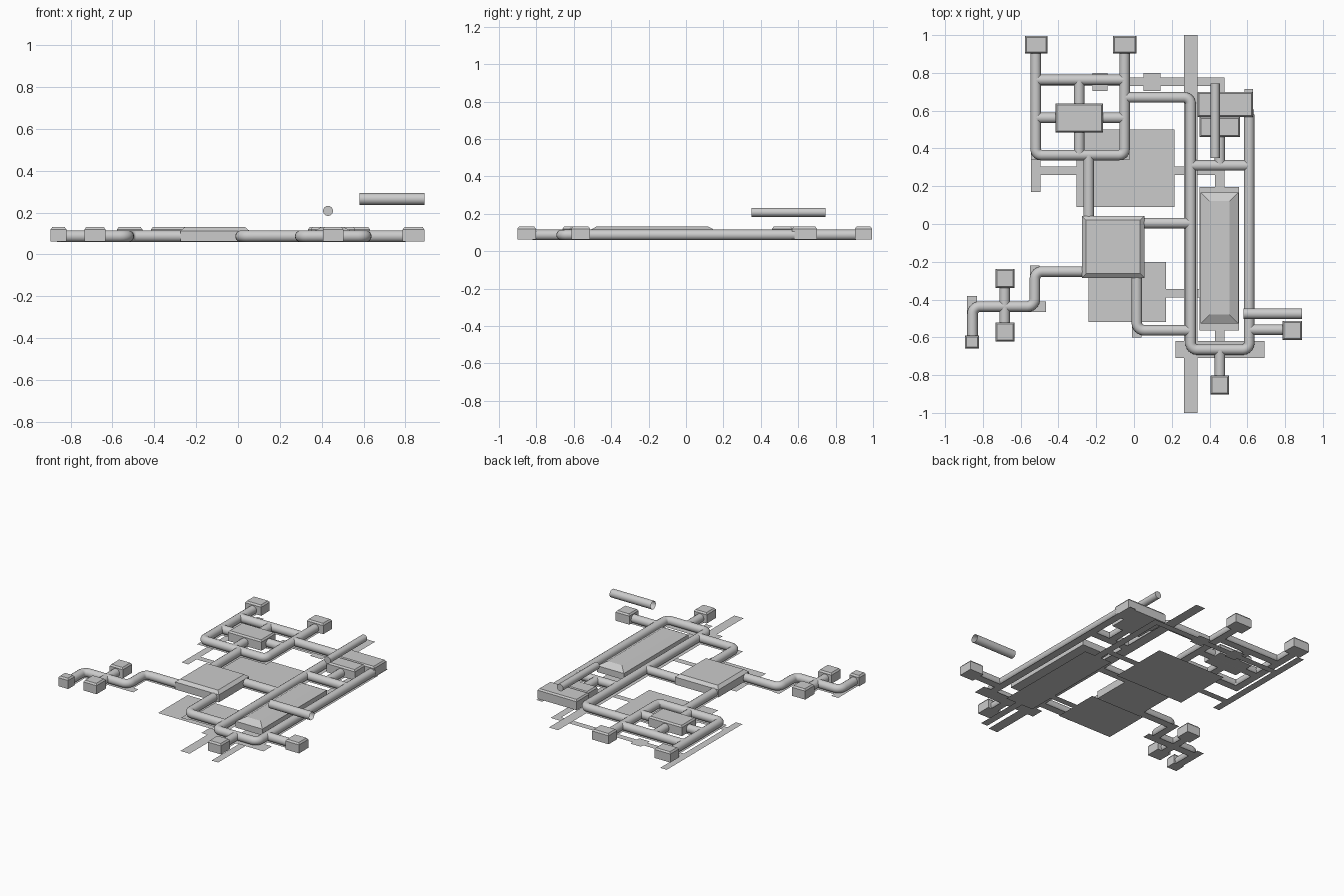
import bpy, bmesh, math
from mathutils import Vector

if "Cube" in bpy.data.objects:
    bpy.data.objects.remove(bpy.data.objects["Cube"])

PIPE_Z, PIPE_R = 0.087, 0.028
UPPER = 0.0595          # height of the upper corridor floors


def make(name, bm):
    me = bpy.data.meshes.new(name)
    bm.to_mesh(me)
    bm.free()
    ob = bpy.data.objects.new(name, me)
    bpy.context.collection.objects.link(ob)
    return ob


def floor(name, x0, x1, y0, y1, z=0.0):
    bm = bmesh.new()
    bm.faces.new([bm.verts.new(p) for p in ((x0, y0, z), (x1, y0, z), (x1, y1, z), (x0, y1, z))])
    return make(name, bm)


def pipe(name, pts, z=PIPE_Z, r=PIPE_R, bend=0.03, cap=False):
    """Round tube along a path, with arcs at the corners."""
    pts = [Vector((x, y, z)) for x, y in pts]
    path = [pts[0]]
    for a, b, c in zip(pts, pts[1:], pts[2:]):
        u, v = (a - b).normalized(), (c - b).normalized()
        o = b + (u + v) * bend
        for i in range(7):
            t = i / 6 * math.pi / 2
            path.append(o - v * bend * math.cos(t) - u * bend * math.sin(t))
    path.append(pts[-1])
    bm = bmesh.new()
    rings, n = [], 16
    for i, p in enumerate(path):
        d = (path[min(i + 1, len(path) - 1)] - path[max(i - 1, 0)]).normalized()
        side = d.cross(Vector((0, 0, 1)))
        rings.append([bm.verts.new(p + side * r * math.cos(k * math.tau / n)
                                   + Vector((0, 0, r * math.sin(k * math.tau / n)))) for k in range(n)])
    for a, b in zip(rings, rings[1:]):
        for k in range(n):
            bm.faces.new((a[k], a[(k + 1) % n], b[(k + 1) % n], b[k])).smooth = True
    if cap:
        bm.faces.new(rings[0])
        bm.faces.new(rings[-1])
    bmesh.ops.recalc_face_normals(bm, faces=bm.faces)
    return make(name, bm)


def corridor(name, pts, bend=0.03):
    """Tube with a flat floor strip under each straight run."""
    pipe(name, pts, bend=bend)
    w = 0.026
    for (ax, ay), (bx, by) in zip(pts, pts[1:]):
        floor(name + "_floor", min(ax, bx) - w, max(ax, bx) + w, min(ay, by) - w, max(ay, by) + w, UPPER)


def room(name, x0, x1, y0, y1, inset=0.008, z0=0.062, z1=0.12, z2=0.131):
    """Block with upright walls and a sloped roof edge."""
    bm = bmesh.new()
    rings = []
    for d, z in ((0, z0), (0, z1), (inset, z2)):
        rings.append([bm.verts.new(p) for p in ((x0 + d, y0 + d, z), (x1 - d, y0 + d, z),
                                                (x1 - d, y1 - d, z), (x0 + d, y1 - d, z))])
    for a, b in zip(rings, rings[1:]):
        for k in range(4):
            bm.faces.new((a[k], a[(k + 1) % 4], b[(k + 1) % 4], b[k]))
    bm.faces.new(rings[0][::-1])
    bm.faces.new(rings[-1])
    return make(name, bm)


# lower level: flat floor plates and passages
for name, *r in (
    ("north_hall_floor", -.305, .215, .09, .50),
    ("west_strip", -.545, -.495, .17, .985),
    ("north_strip", -.495, .48, .73, .775),
    ("north_pad_left", -.22, -.14, .705, .80),
    ("north_pad_right", .05, .14, .705, .80),
    ("cross_strip_left", -.495, -.305, .26, .305),
    ("cross_strip_right", .215, .43, .26, .305),
    ("east_strip", .43, .48, .195, .73),
    ("east_hall_floor", .348, .557, -.565, .195),
    ("south_hall_floor", -.24, .17, -.52, -.20),
    ("south_link_strip", .17, .348, -.39, -.345),
    ("south_pad", .045, .105, -.435, -.38),
    ("south_stem_strip", .43, .48, -.90, -.565),
):
    floor(name, *r)

# upper level: flat strips that run past the corridors
for name, *r in (
    ("main_floor_strip", .265, .335, -1, 1),
    ("south_bar_floor", .22, .69, -.71, -.62),
    ("far_west_strip", -.883, -.83, -.60, -.38),
    ("west_link_strip", -.83, -.465, -.465, -.41),
    ("west_riser_strip", -.55, -.50, -.41, -.22),
    ("centre_riser_strip", -.01, .04, -.60, -.28),
    ("far_east_strip", .585, .63, -.665, .715),
):
    floor(name, *r, UPPER)

# upper level: rooms
for name, *r in (
    ("north_west_end_room", -.578, -.457, .903, .995),
    ("north_end_room", -.112, .012, .903, .995),
    ("ring_room", -.415, -.163, .485, .637),
    ("west_room_upper", -.733, -.633, -.338, -.238),
    ("west_room_lower", -.733, -.633, -.622, -.522),
    ("far_west_room", -.895, -.82, -.66, -.59),
    ("south_end_room", .405, .503, -.902, -.803),
    ("east_end_room", .787, .89, -.613, -.513),
    ("north_east_room", .335, .63, .567, .70),
    ("north_east_room_small", .348, .56, .46, .567),
):
    room(name, *r)
room("central_room", -.275, .055, -.285, .042, inset=.022, z1=.113)
room("long_hall", .352, .553, -.527, .168, inset=.047, z1=.105)

# upper level: round corridors
for name, pts in (
    ("ring_corridor", [(-.52, .91), (-.52, .365), (-.05, .365), (-.05, .91)]),
    ("ring_top_corridor", [(-.52, .763), (-.05, .763)]),
    ("ring_cross_y", [(-.29, .763), (-.29, .365)]),
    ("ring_cross_x", [(-.52, .562), (-.05, .562)]),
    ("east_cross_corridor", [(.30, .31), (.61, .31)]),
    ("east_stub_corridor", [(.455, .31), (.455, .47)]),
    ("centre_north_corridor", [(-.24, .365), (-.24, .03)]),
    ("centre_east_corridor", [(.04, .005), (.30, .005)]),
    ("west_cross_corridor", [(-.685, -.32), (-.685, -.54)]),
    ("east_end_corridor", [(.61, -.56), (.80, -.56)]),
    ("south_end_corridor", [(.455, -.665), (.455, -.82)]),
):
    corridor(name, pts)
corridor("main_corridor", [(-.05, .67), (.30, .67), (.30, -.665), (.61, -.665), (.61, .58)], .035)
pipe("west_corridor", [(-.26, -.252), (-.525, -.252), (-.525, -.437), (-.855, -.437), (-.855, -.60)], bend=.04)
pipe("centre_south_corridor", [(.015, -.27), (.015, -.563), (.30, -.563)], bend=.04)
floor("west_corridor_floor", -.55, -.26, -.278, -.226, UPPER)
floor("centre_south_floor", .04, .30, -.589, -.537, UPPER)

# raised loose tubes
pipe("upper_tube_x", [(.58, -.475), (.89, -.475)], z=.265)
pipe("upper_tube_y", [(.43, .35), (.43, .745)], z=.208, r=.024, cap=True)
